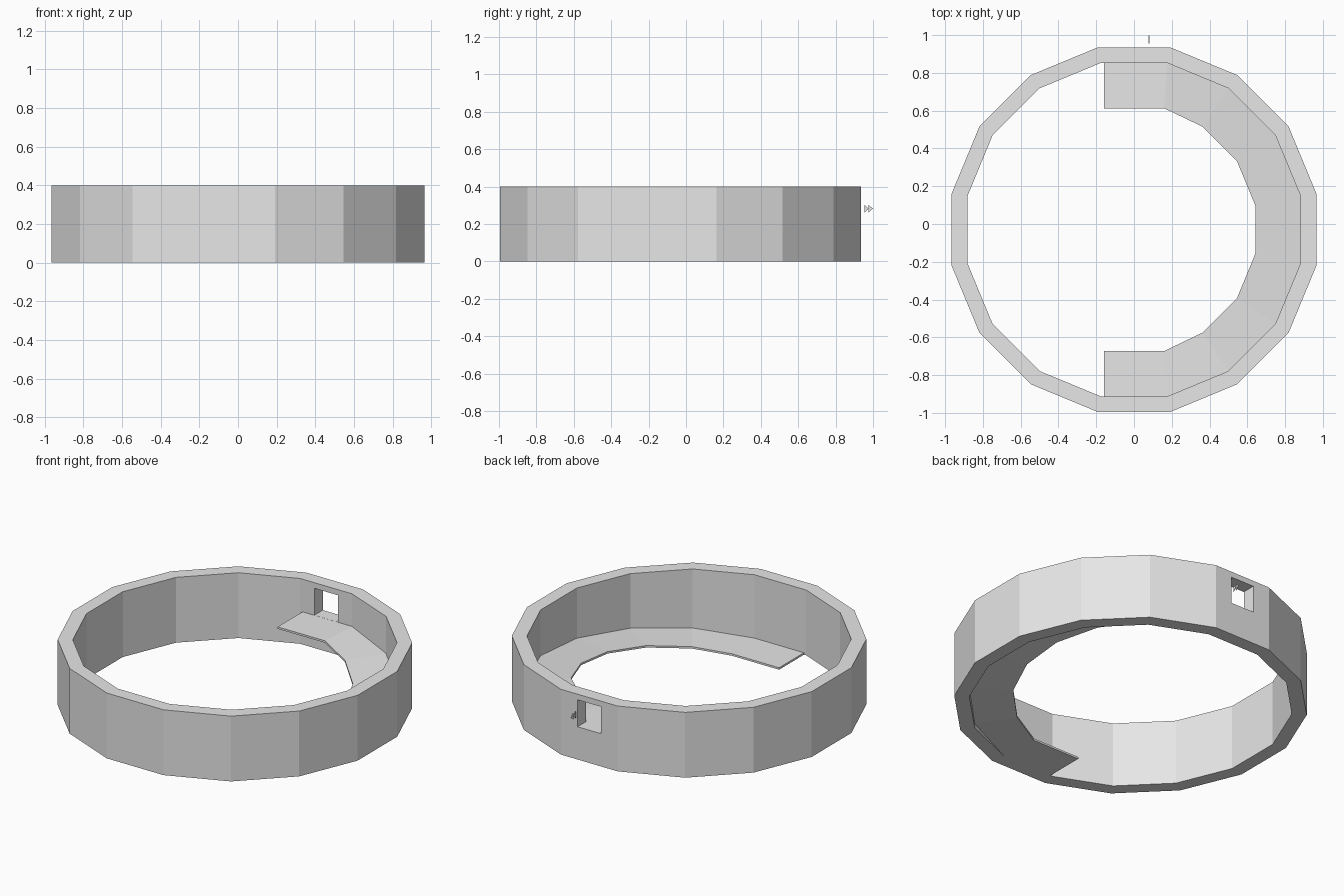
import bpy, bmesh
from math import sin, cos, radians
from mathutils import Vector

cube = bpy.data.objects.get("Cube")
if cube:
    bpy.data.objects.remove(cube)

SIDES = 16
STEP = 360 / SIDES
CENTRE = Vector((0, -0.03, 0))
HEIGHT = 0.4
FLOOR = 0.2      # landing height
THICK = 0.012

grey = bpy.data.materials.new("plain_grey")
grey.use_nodes = True
grey.diffuse_color = (0.8, 0.8, 0.8, 1)
grey.node_tree.nodes["Principled BSDF"].inputs["Base Color"].default_value = (0.8, 0.8, 0.8, 1)


def make_object(name, bm):
    bmesh.ops.recalc_face_normals(bm, faces=bm.faces)
    mesh = bpy.data.meshes.new(name)
    bm.to_mesh(mesh)
    bm.free()
    mesh.materials.append(grey)
    obj = bpy.data.objects.new(name, mesh)
    obj.location = CENTRE
    bpy.context.collection.objects.link(obj)
    return obj


def polar(radius, degrees, z=0.0):
    a = radians(degrees)
    return Vector((radius * cos(a), radius * sin(a), z))


def loft(name, sections, closed):
    """Skin a row of four-cornered sections."""
    bm = bmesh.new()
    rows = [[bm.verts.new(p) for p in s] for s in sections]
    pairs = list(zip(rows, rows[1:]))
    if closed:
        pairs.append((rows[-1], rows[0]))
    else:
        bm.faces.new(rows[0])
        bm.faces.new(rows[-1])
    for a, b in pairs:
        for i in range(4):
            j = (i + 1) % 4
            bm.faces.new((a[i], a[j], b[j], b[i]))
    return make_object(name, bm)


# Ring wall
angles = [STEP * (i + 0.5) for i in range(SIDES)]
wall = loft("ring_wall", [
    [polar(0.984, a), polar(0.984, a, HEIGHT), polar(0.9, a, HEIGHT), polar(0.9, a)]
    for a in angles], True)

# Doorway through the back wall, above the landing
bm = bmesh.new()
bmesh.ops.create_cube(bm, size=1)
for v in bm.verts:
    v.co = Vector((v.co.x * 0.16, 0.93 + v.co.y * 0.3, 0.283 + v.co.z * 0.165))
cutter = make_object("doorway_cutter", bm)
cutter.hide_render = True
cutter.hide_viewport = True
cut = wall.modifiers.new("doorway", "BOOLEAN")
cut.operation = "DIFFERENCE"
cut.solver = "EXACT"
cut.object = cutter


# Ramp along the left half, from the ground in front to the landing at the back
def ramp_section(inner, outer, z):
    up = Vector((0, 0, THICK))
    base = Vector((0, 0, z))
    return [inner + base, outer + base, outer + base + up, inner + base + up]


turns = [a - 90 for a in angles[:8]]
sections = []
for i, a in enumerate(turns):
    inner, outer = polar(0.655, a), polar(0.903, a)
    if i in (0, len(turns) - 1):
        inner.x = 0.16
    sections.append(ramp_section(inner, outer, (FLOOR - THICK) * i / (len(turns) - 1)))
for side, z, where in ((-1, 0, 0), (1, FLOOR - THICK, len(sections) + 1)):
    end = ramp_section(Vector((-0.16, side * 0.642, 0)), Vector((-0.16, side * 0.885, 0)), z)
    sections.insert(where, end)
loft("ramp", sections, False)

# Small double arrow plate outside the doorway
bm = bmesh.new()
for start in (0.985, 1.007):
    tri = [bm.verts.new((0.078, start + dy, 0.282 + dz))
           for dy, dz in ((0, -0.02), (0.022, 0), (0, 0.02))]
    face = bm.faces.new(tri)
    new = bmesh.ops.extrude_face_region(bm, geom=[face])["geom"]
    bmesh.ops.translate(bm, vec=(0.004, 0, 0),
                        verts=[g for g in new if isinstance(g, bmesh.types.BMVert)])
make_object("direction_arrows", bm)
